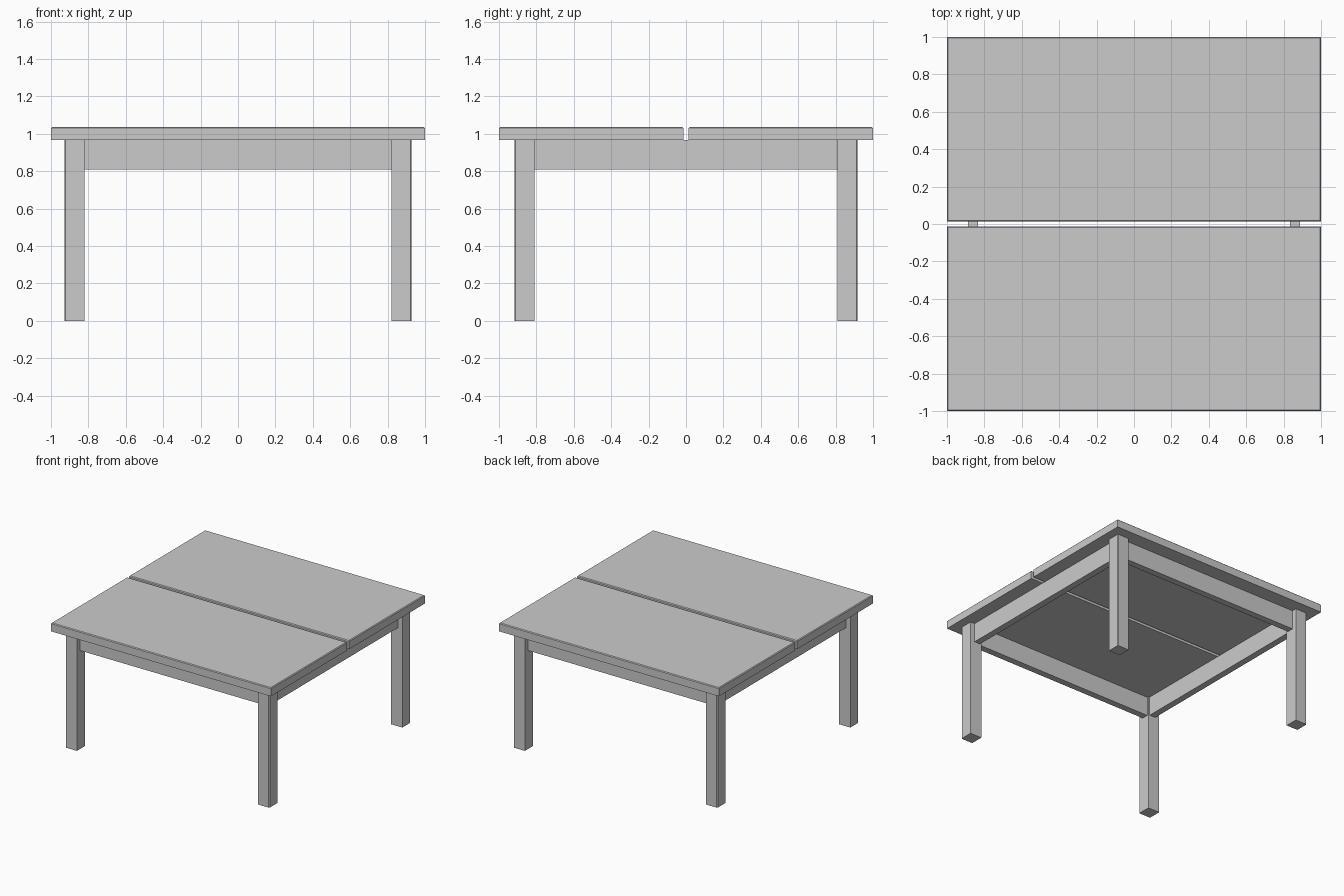
import bpy, bmesh

if "Cube" in bpy.data.objects:
    bpy.data.objects.remove(bpy.data.objects["Cube"])


def box(name, x, y, z, edge_test=None, width=0.006):
    """Box from (min, max) ranges; edges passing edge_test get a small chamfer."""
    bm = bmesh.new()
    bmesh.ops.create_cube(bm, size=1)
    for v in bm.verts:
        v.co = [r[0] if c < 0 else r[1] for c, r in zip(v.co, (x, y, z))]
    if edge_test:
        edges = [e for e in bm.edges if all(edge_test(v.co) for v in e.verts)]
        bmesh.ops.bevel(bm, geom=edges, offset=width, segments=1, affect='EDGES')
    mesh = bpy.data.meshes.new(name)
    bm.to_mesh(mesh)
    bm.free()
    ob = bpy.data.objects.new(name, mesh)
    bpy.context.collection.objects.link(ob)
    return ob


def span(s, a, b):
    return tuple(sorted((s * a, s * b)))


LEG_TOP, TOP = 0.967, 1.036

for side, s in (("front", -1), ("back", 1)):
    # Half tabletop with eased upper rim
    box(f"{side}_top_board", (-1, 1), span(s, 0.013, 1), (LEG_TOP, TOP),
        lambda c: c.z > 1.0)
    # Front and back aprons
    box(f"{side}_apron", (-0.825, 0.825), span(s, 0.824, 0.878), (0.81, LEG_TOP))
    # Legs with eased outer corner
    for end, t in (("left", -1), ("right", 1)):
        box(f"{side}_{end}_leg", span(t, 0.822, 0.927), span(s, 0.81, 0.917),
            (0, LEG_TOP),
            lambda c: abs(c.x) > 0.9 and abs(c.y) > 0.9)

# Side aprons
for end, t in (("left", -1), ("right", 1)):
    box(f"{end}_apron", span(t, 0.834, 0.888), (-0.813, 0.813), (0.81, LEG_TOP))
